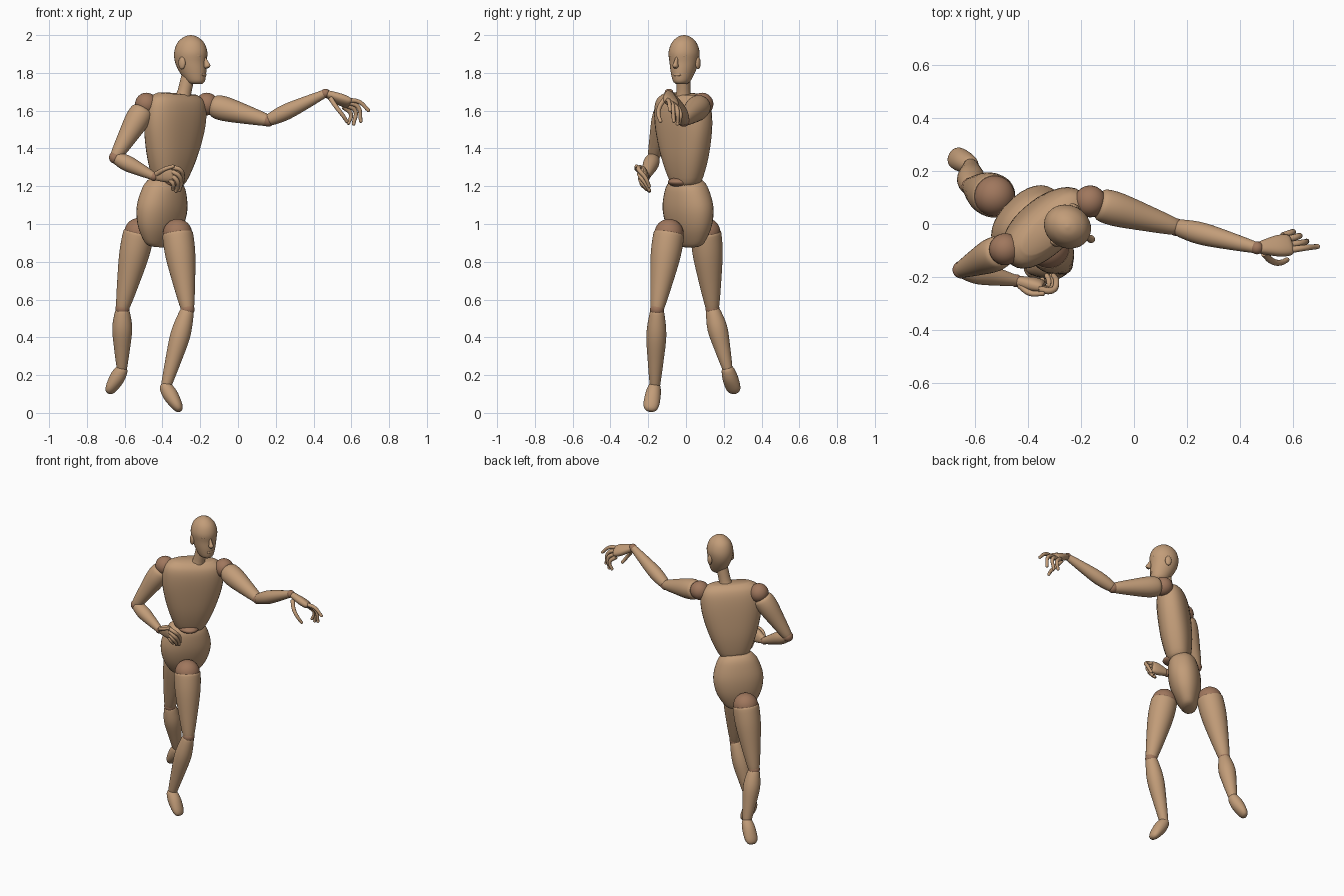
import bpy, bmesh
from math import cos, sin, tau, radians
from mathutils import Vector

cube = bpy.data.objects.get("Cube")
if cube:
    bpy.data.objects.remove(cube, do_unlink=True)


def material(name, rgb):
    mat = bpy.data.materials.new(name)
    mat.use_nodes = True
    mat.diffuse_color = (*rgb, 1)
    mat.node_tree.nodes["Principled BSDF"].inputs["Base Color"].default_value = (*rgb, 1)
    return mat


WOOD = material("light wood", (0.54, 0.335, 0.19))
JOINT = material("dark wood joint", (0.35, 0.185, 0.11))


def smooth(obj, angle=40):
    bpy.ops.object.select_all(action="DESELECT")
    obj.select_set(True)
    bpy.context.view_layer.objects.active = obj
    bpy.ops.object.shade_smooth_by_angle(angle=radians(angle))


def curved_between(stations, steps=4):
    """Refine a coarse profile with a smooth spline."""
    result = []
    last = len(stations) - 1
    for i in range(last):
        p0, p1, p2, p3 = (Vector(stations[min(max(i + k, 0), last)]) for k in (-1, 0, 1, 2))
        for s in range(steps):
            u = s / steps
            result.append(p1 + (p2 - p0) * u / 2 + (p0 * 2 - p1 * 5 + p2 * 4 - p3) * u * u / 2
                          + (p1 * 3 - p0 - p2 * 3 + p3) * u ** 3 / 2)
    return result + [Vector(stations[-1])]


def loft(name, start, end, stations, wide=(1, 0, 0), power=2, sides=32, mat=WOOD):
    """Rounded body along an axis; stations are position, half width, half depth, depth shift."""
    start, end = Vector(start), Vector(end)
    axis = (end - start).normalized()
    side = Vector(wide)
    side = (side - axis * side.dot(axis)).normalized()
    depth = axis.cross(side)
    bm = bmesh.new()
    rings = []
    for t, w, d, shift in curved_between(stations):
        centre = start.lerp(end, t) + depth * shift
        ring = []
        for i in range(sides):
            c, s = cos(tau * i / sides), sin(tau * i / sides)
            k = (abs(c) ** power + abs(s) ** power) ** (-1 / power)
            ring.append(bm.verts.new(centre + side * (c * k * w) + depth * (s * k * d)))
        rings.append(ring)
    for low, high in zip(rings, rings[1:]):
        for i in range(sides):
            j = (i + 1) % sides
            bm.faces.new((low[i], low[j], high[j], high[i]))
    bm.faces.new(rings[0][::-1])
    bm.faces.new(rings[-1])
    mesh = bpy.data.meshes.new(name)
    bm.to_mesh(mesh)
    bm.free()
    obj = bpy.data.objects.new(name, mesh)
    bpy.context.collection.objects.link(obj)
    mesh.materials.append(mat)
    smooth(obj)
    return obj


def limb(name, start, end, profile):
    return loft(name, start, end, [(t, r, r, 0) for t, r in profile], wide=(1, 0.3, 0.1))


def ball(name, centre, radii, mat=JOINT, turn=0):
    bpy.ops.mesh.primitive_uv_sphere_add(segments=32, ring_count=16, location=centre,
                                         rotation=(0, 0, turn))
    obj = bpy.context.object
    obj.name = name
    obj.scale = radii if isinstance(radii, tuple) else (radii,) * 3
    obj.data.materials.append(mat)
    smooth(obj, 60)
    return obj


def finger(name, points, radius=0.0135):
    """Tapered tube with a rounded tip."""
    curve = bpy.data.curves.new(name, "CURVE")
    curve.dimensions = "3D"
    curve.bevel_depth = radius
    curve.bevel_resolution = 3
    curve.resolution_u = 6
    curve.use_fill_caps = True
    spline = curve.splines.new("BEZIER")
    spline.bezier_points.add(len(points) - 1)
    for i, (bp, co) in enumerate(zip(spline.bezier_points, points)):
        bp.co = co
        bp.handle_left_type = bp.handle_right_type = "AUTO"
        bp.radius = 1 - 0.3 * i / (len(points) - 1)
    obj = bpy.data.objects.new(name, curve)
    bpy.context.collection.objects.link(obj)
    curve.materials.append(WOOD)
    bpy.ops.object.select_all(action="DESELECT")
    obj.select_set(True)
    bpy.context.view_layer.objects.active = obj
    bpy.ops.object.convert(target="MESH")
    smooth(bpy.context.object, 50)
    ball(name + "_tip", points[-1], radius * 0.72, WOOD)


# Torso
diagonal = (cos(radians(41)), sin(radians(41)), 0)
loft("chest", (-0.365, 0, 1.205), (-0.32, -0.02, 1.69), [
    (0, 0.06, 0.045, 0), (0.05, 0.095, 0.068, 0), (0.3, 0.146, 0.092, 0),
    (0.6, 0.184, 0.1, 0), (0.82, 0.19, 0.096, 0), (0.94, 0.172, 0.08, 0),
    (1, 0.125, 0.05, 0)], diagonal, 2.4)
loft("pelvis", (-0.425, 0.025, 0.88), (-0.385, 0, 1.235), [
    (0, 0.05, 0.03, 0), (0.06, 0.09, 0.05, 0), (0.3, 0.14, 0.085, 0), (0.58, 0.156, 0.1, 0),
    (0.85, 0.13, 0.092, 0), (0.97, 0.1, 0.075, 0), (1, 0.08, 0.055, 0)], (1, 1, 0), 2.2)
ball("waist_joint", (-0.37, -0.01, 1.222), (0.1, 0.07, 0.03), turn=radians(-45))

# Head, facing a little to the side
face_turn = radians(-28)
forward = Vector((cos(face_turn), sin(face_turn), 0))
left = Vector((-forward.y, forward.x, 0))
skull = Vector((-0.25, -0.01, 0))


def on_head(ahead, aside, z):
    return skull + forward * ahead + left * aside + Vector((0, 0, z))


limb("neck", (-0.292, -0.015, 1.665), (-0.262, -0.012, 1.79),
     [(0, 0.044), (0.3, 0.037), (1, 0.036)])
loft("head", on_head(0, 0, 1.742), on_head(0, 0, 2), [
    (0, 0.028, 0.035, -0.03), (0.06, 0.045, 0.053, -0.027), (0.25, 0.063, 0.074, -0.012),
    (0.45, 0.075, 0.086, 0), (0.65, 0.08, 0.09, 0), (0.84, 0.064, 0.073, 0),
    (0.96, 0.034, 0.038, 0), (1, 0.004, 0.004, 0)], left)
loft("nose", on_head(0.078, 0, 1.89), on_head(0.102, 0, 1.826), [
    (0, 0.006, 0.006, 0), (0.5, 0.01, 0.013, 0), (0.85, 0.015, 0.018, 0),
    (1, 0.008, 0.01, 0)], left)
ball("lips", on_head(0.079, 0, 1.79), (0.008, 0.024, 0.008), WOOD, face_turn)
for label, sign in (("left", 1), ("right", -1)):
    ball(label + "_ear", on_head(-0.012, sign * 0.077, 1.852), (0.02, 0.012, 0.033),
         WOOD, face_turn)
    ball(label + "_brow", on_head(0.068, sign * 0.03, 1.892), (0.014, 0.026, 0.009),
         WOOD, face_turn + sign * 0.4)

# Arms
UPPER_ARM = [(0, 0.05), (0.06, 0.062), (0.25, 0.064), (0.6, 0.05), (0.94, 0.034), (1, 0.026)]
FOREARM = [(0, 0.024), (0.06, 0.034), (0.32, 0.042), (0.7, 0.032), (1, 0.021)]
arms = {
    "left": ((-0.165, 0.085, 1.635), (0.16, -0.012, 1.548), (0.463, -0.09, 1.692)),
    "right": ((-0.485, -0.095, 1.635), (-0.65, -0.172, 1.352), (-0.445, -0.213, 1.252)),
}
for label, (shoulder, elbow, wrist) in arms.items():
    ball(label + "_shoulder_joint", shoulder, 0.06)
    limb(label + "_upper_arm", Vector(shoulder).lerp(Vector(elbow), 0.1), elbow, UPPER_ARM)
    ball(label + "_elbow_joint", elbow, 0.033)
    limb(label + "_forearm", elbow, wrist, FOREARM)
    ball(label + "_wrist_joint", wrist, 0.024)

# Hands
PALM = [(0, 0.018, 0.016, 0), (0.15, 0.026, 0.02, 0), (0.6, 0.042, 0.025, 0),
        (0.9, 0.043, 0.022, 0), (1, 0.036, 0.014, 0)]
loft("left_palm", arms["left"][2], (0.592, -0.078, 1.638), PALM, (0, 0.85, -0.5), 2.4)
loft("right_palm", arms["right"][2], (-0.34, -0.235, 1.268), PALM, (0, -0.2, 1), 2.4)
hands = {
    "left": {
        "thumb": [(0.49, -0.11, 1.665), (0.52, -0.14, 1.62), (0.555, -0.145, 1.575),
                  (0.575, -0.135, 1.545)],
        "index": [(0.57, -0.1, 1.655), (0.64, -0.09, 1.647), (0.69, -0.085, 1.602)],
        "middle": [(0.575, -0.08, 1.645), (0.635, -0.07, 1.62), (0.65, -0.065, 1.545)],
        "ring": [(0.57, -0.06, 1.63), (0.62, -0.046, 1.6), (0.612, -0.045, 1.53)],
        "little": [(0.56, -0.045, 1.62), (0.598, -0.03, 1.58), (0.585, -0.035, 1.535)],
    },
    "right": {
        "thumb": [(-0.43, -0.23, 1.265), (-0.39, -0.26, 1.29), (-0.345, -0.262, 1.305)],
        "index": [(-0.36, -0.245, 1.3), (-0.308, -0.25, 1.288), (-0.292, -0.215, 1.245),
                  (-0.302, -0.195, 1.2)],
        "middle": [(-0.36, -0.24, 1.28), (-0.315, -0.245, 1.258), (-0.302, -0.215, 1.215),
                   (-0.31, -0.195, 1.18)],
        "ring": [(-0.36, -0.235, 1.26), (-0.325, -0.24, 1.232), (-0.32, -0.21, 1.192),
                 (-0.328, -0.195, 1.175)],
        "little": [(-0.37, -0.228, 1.24), (-0.345, -0.235, 1.215), (-0.345, -0.21, 1.185)],
    },
}
for label, digits in hands.items():
    for digit, points in digits.items():
        finger(f"{label}_{digit}_finger", points)

# Legs
THIGH = [(0, 0.074), (0.03, 0.082), (0.3, 0.079), (0.7, 0.056), (0.97, 0.037), (1, 0.03)]
SHIN = [(0, 0.028), (0.05, 0.039), (0.32, 0.053), (0.65, 0.042), (0.95, 0.028), (1, 0.022)]
FOOT = [(0, 0.018, 0.018, 0), (0.1, 0.032, 0.032, 0), (0.4, 0.041, 0.04, 0),
        (0.75, 0.042, 0.032, 0), (0.93, 0.032, 0.022, 0), (1, 0.015, 0.01, 0)]
legs = {
    "left": ((-0.32, -0.09, 0.95), (-0.267, -0.153, 0.548), (-0.385, -0.165, 0.128),
             (-0.395, -0.164, 0.155), (-0.305, -0.19, 0.01), (0, 1, 0)),
    "right": ((-0.525, 0.105, 0.955), (-0.612, 0.14, 0.552), (-0.615, 0.222, 0.225),
              (-0.606, 0.216, 0.245), (-0.685, 0.258, 0.105), (0.45, 0.9, 0)),
}
for label, (hip, knee, ankle, heel, toe, across) in legs.items():
    ball(label + "_hip_joint", hip, 0.077)
    limb(label + "_thigh", hip, knee, THIGH)
    ball(label + "_knee_joint", knee, 0.037)
    limb(label + "_shin", knee, ankle, SHIN)
    ball(label + "_ankle_joint", ankle, 0.028)
    loft(label + "_foot", heel, toe, FOOT, across)
